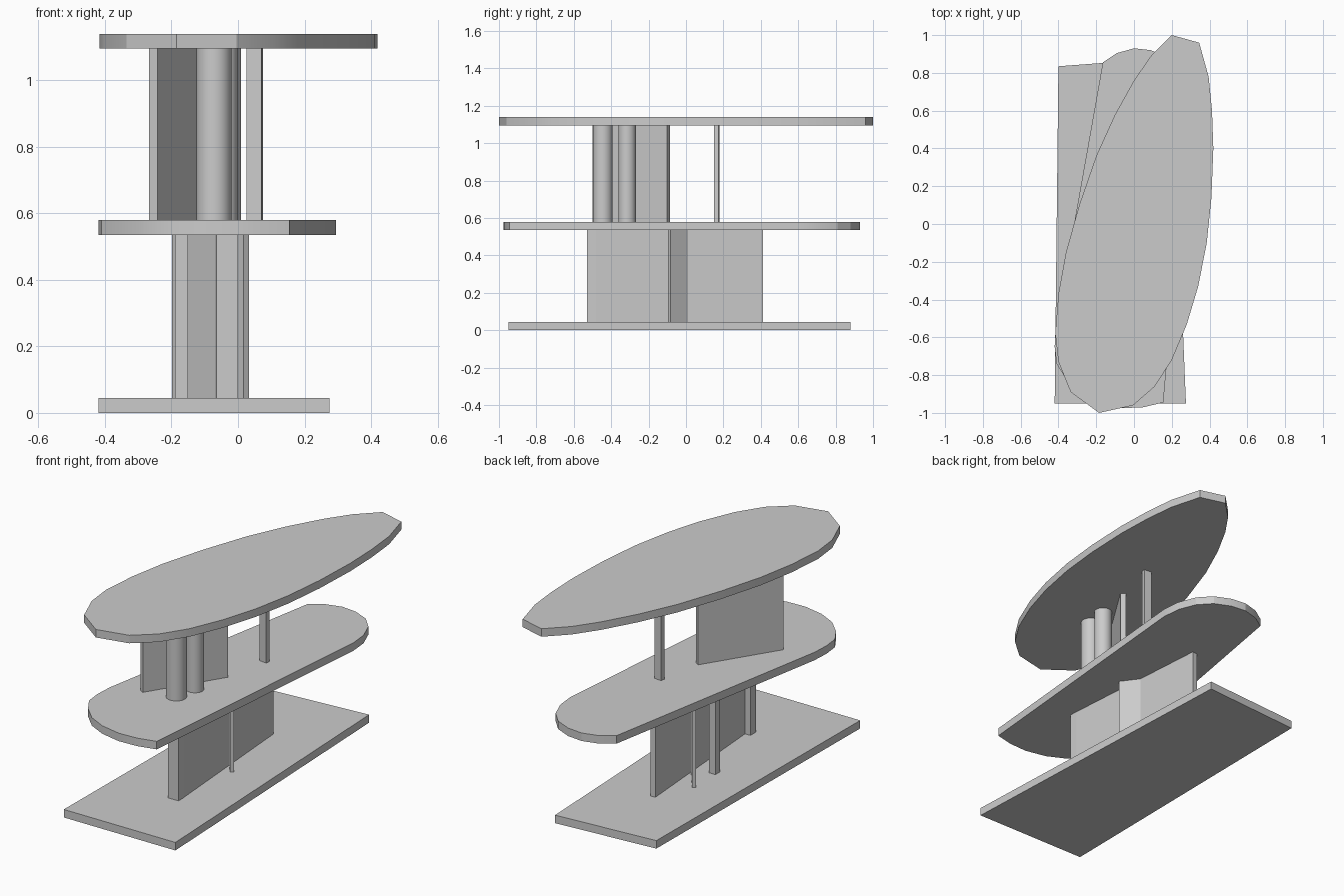
import bpy, bmesh, math

cube = bpy.data.objects.get("Cube")
if cube:
    bpy.data.objects.remove(cube, do_unlink=True)

GREY = (0.6, 0.6, 0.6, 1.0)
grey = bpy.data.materials.new("concrete_grey")
grey.use_nodes = True
grey.diffuse_color = GREY
grey.node_tree.nodes["Principled BSDF"].inputs["Base Color"].default_value = GREY

# Heights of the slabs
T = 0.045
MID, TOP = 0.535, 1.095


def prism(name, outline, bottom, top):
    """Extrude a flat outline between two heights."""
    bm = bmesh.new()
    face = bm.faces.new([bm.verts.new((x, y, bottom)) for x, y in outline])
    side = bmesh.ops.extrude_face_region(bm, geom=[face])["geom"]
    verts = [v for v in side if isinstance(v, bmesh.types.BMVert)]
    bmesh.ops.translate(bm, verts=verts, vec=(0, 0, top - bottom))
    bmesh.ops.recalc_face_normals(bm, faces=bm.faces)
    mesh = bpy.data.meshes.new(name)
    bm.to_mesh(mesh)
    bm.free()
    mesh.materials.append(grey)
    obj = bpy.data.objects.new(name, mesh)
    bpy.context.collection.objects.link(obj)
    bpy.ops.object.select_all(action="DESELECT")
    obj.select_set(True)
    bpy.context.view_layer.objects.active = obj
    bpy.ops.object.shade_smooth_by_angle(angle=math.radians(20))
    return obj


def rect(x0, x1, y0, y1):
    return [(x0, y0), (x1, y0), (x1, y1), (x0, y1)]


def plate(a, b, thick):
    """Outline of a straight wall centred on the line from a to b."""
    dx, dy = b[0] - a[0], b[1] - a[1]
    k = thick / 2 / math.hypot(dx, dy)
    nx, ny = dy * k, -dx * k
    return [(a[0] + nx, a[1] + ny), (b[0] + nx, b[1] + ny),
            (b[0] - nx, b[1] - ny), (a[0] - nx, a[1] - ny)]


def circle(x, y, r, n=32):
    return [(x + r * math.cos(math.tau * i / n), y + r * math.sin(math.tau * i / n))
            for i in range(n)]


# Floor slabs
prism("base_slab", [(-0.42, -0.95), (0.275, -0.95), (0.2, 0.88), (-0.4, 0.835)], 0, T)
prism("middle_slab", [
    (0.155, -0.945), (0.295, 0.6), (0.285, 0.71), (0.245, 0.81), (0.18, 0.88),
    (0.09, 0.92), (0, 0.93), (-0.09, 0.905), (-0.165, 0.855), (-0.415, -0.55),
    (-0.42, -0.65), (-0.41, -0.74), (-0.36, -0.82), (-0.28, -0.9), (-0.18, -0.95),
    (-0.06, -0.975), (0.05, -0.97)], MID, MID + T)
prism("roof_slab", [
    (0.2, 1), (0.09, 0.89), (0, 0.76), (-0.1, 0.58), (-0.2, 0.36), (-0.29, 0.1),
    (-0.36, -0.15), (-0.4, -0.37), (-0.417, -0.58), (-0.4, -0.73), (-0.335, -0.89),
    (-0.185, -1), (-0.005, -0.96), (0.11, -0.86), (0.2, -0.72), (0.28, -0.53),
    (0.34, -0.33), (0.385, -0.1), (0.41, 0.14), (0.42, 0.4), (0.413, 0.6),
    (0.395, 0.78), (0.345, 0.96)], TOP, TOP + T)

# Lower storey: long wall, crossing wall and two posts
prism("lower_long_wall", plate((-0.015, -0.5), (-0.081, 0.41), 0.03), T, MID)
prism("lower_cross_wall", plate((0.025, -0.09), (-0.19, 0.2), 0.02), T, MID)
prism("lower_front_post", rect(-0.065, 0.0, -0.53, -0.48), T, MID)
prism("lower_side_post", rect(-0.19, -0.15, -0.03, 0.01), T, MID)

# Upper storey: slanted wall, two round columns and a rear post
prism("upper_wall", plate((-0.255, -0.493), (-0.003, -0.093), 0.03), MID + T, TOP)
prism("upper_front_column", circle(-0.072, -0.445, 0.053), MID + T, TOP)
prism("upper_rear_column", circle(-0.048, -0.315, 0.047), MID + T, TOP)
prism("upper_rear_post", [(0.025, 0.155), (0.07, 0.15), (0.075, 0.175), (0.03, 0.18)],
      MID + T, TOP)
